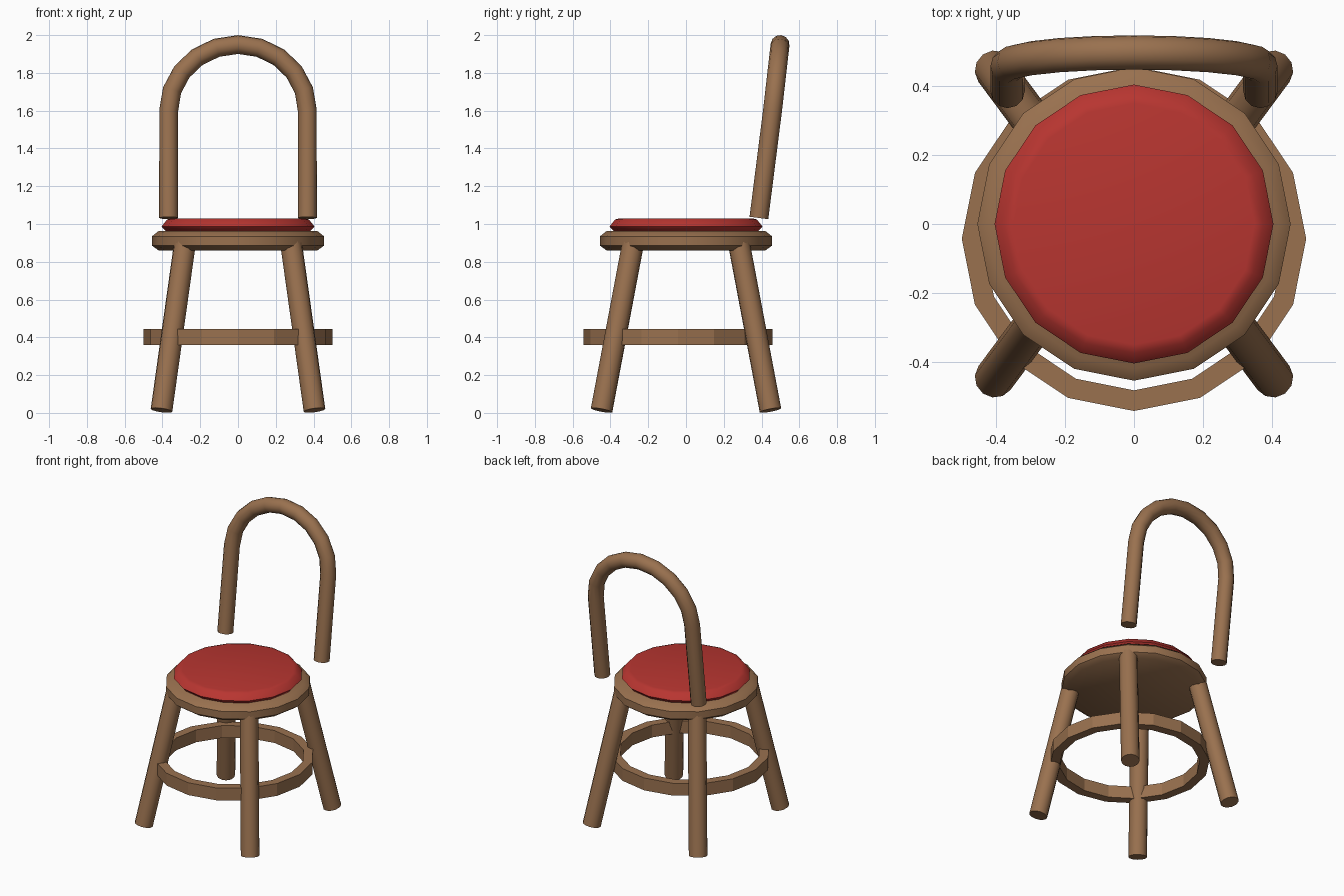
import bpy
import bmesh
import math
from mathutils import Matrix, Vector

if "Cube" in bpy.data.objects:
    bpy.data.objects.remove(bpy.data.objects["Cube"], do_unlink=True)


def material(name, rgb):
    mat = bpy.data.materials.new(name)
    mat.use_nodes = True
    mat.diffuse_color = (*rgb, 1)
    mat.node_tree.nodes["Principled BSDF"].inputs["Base Color"].default_value = (*rgb, 1)
    return mat


WOOD = material("brown wood", (0.32, 0.165, 0.078))
RED = material("red cushion", (0.48, 0.036, 0.03))


def finish(obj, mat, angle):
    """Assign the colour and smooth every edge softer than the angle."""
    obj.data.materials.clear()
    obj.data.materials.append(mat)
    bpy.ops.object.select_all(action="DESELECT")
    obj.select_set(True)
    bpy.context.view_layer.objects.active = obj
    if obj.type == "CURVE":
        bpy.ops.object.convert(target="MESH")
        obj = bpy.context.object
    bpy.ops.object.shade_smooth_by_angle(angle=math.radians(angle))


def lathe(name, profile, mat, angle, centre=(0, 0, 0), closed=False, sides=16):
    """Turn a (radius, height) profile around a vertical axis."""
    bm = bmesh.new()
    rings = []
    for i in range(sides):
        turn = Matrix.Rotation(2 * math.pi * i / sides, 3, "Z")
        rings.append([bm.verts.new(turn @ Vector((r, 0, z)) + Vector(centre))
                      for r, z in profile])
    n = len(profile)
    for i in range(sides):
        a, b = rings[i], rings[(i + 1) % sides]
        for j in range(n if closed else n - 1):
            k = (j + 1) % n
            bm.faces.new((a[j], b[j], b[k], a[k]))
    if not closed:
        bm.faces.new([ring[0] for ring in rings])
        bm.faces.new([ring[-1] for ring in rings])
    bmesh.ops.recalc_face_normals(bm, faces=bm.faces)
    mesh = bpy.data.meshes.new(name)
    bm.to_mesh(mesh)
    bm.free()
    obj = bpy.data.objects.new(name, mesh)
    bpy.context.collection.objects.link(obj)
    finish(obj, mat, angle)


def rod(name, points, radius):
    """Round capped wooden bar along a path."""
    curve = bpy.data.curves.new(name, "CURVE")
    curve.dimensions = "3D"
    curve.bevel_depth = radius
    curve.bevel_resolution = 4
    curve.use_fill_caps = True
    spline = curve.splines.new("POLY")
    spline.points.add(len(points) - 1)
    for p, co in zip(spline.points, points):
        p.co = (*co, 1)
    obj = bpy.data.objects.new(name, curve)
    bpy.context.collection.objects.link(obj)
    finish(obj, WOOD, 40)


# Round seat and its padded cushion
lathe("seat", [(0.42, 0.86), (0.455, 0.885), (0.455, 0.935), (0.42, 0.963)], WOOD, 50)
lathe("cushion", [(0.38, 0.96), (0.405, 0.987), (0.375, 1.024), (0.35, 1.03)], RED, 50)

# Footrest hoop, set slightly forward
lathe("footrest_ring", [(0.44, 0.36), (0.5, 0.36), (0.5, 0.445), (0.44, 0.445)],
      WOOD, 15, centre=(0, -0.043, 0), closed=True)

# Four splayed legs
for side, sx in (("left", 1), ("right", -1)):
    for end, sy in (("front", -1), ("back", 1)):
        rod(f"{end}_{side}_leg",
            [(sx * 0.405, sy * 0.447, 0.014), (sx * 0.278, sy * 0.276, 0.92)], 0.058)

# Arched backrest, leaning back
STEPS = 10
arch = [(-0.367, 0.386, 1.032)]
for i in range(STEPS + 1):
    a = math.pi * i / STEPS
    arch.append((-0.367 * math.cos(a), 0.458 + 0.04 * math.sin(a), 1.6 + 0.35 * math.sin(a)))
arch.append((0.367, 0.386, 1.032))
rod("backrest", arch, 0.05)
